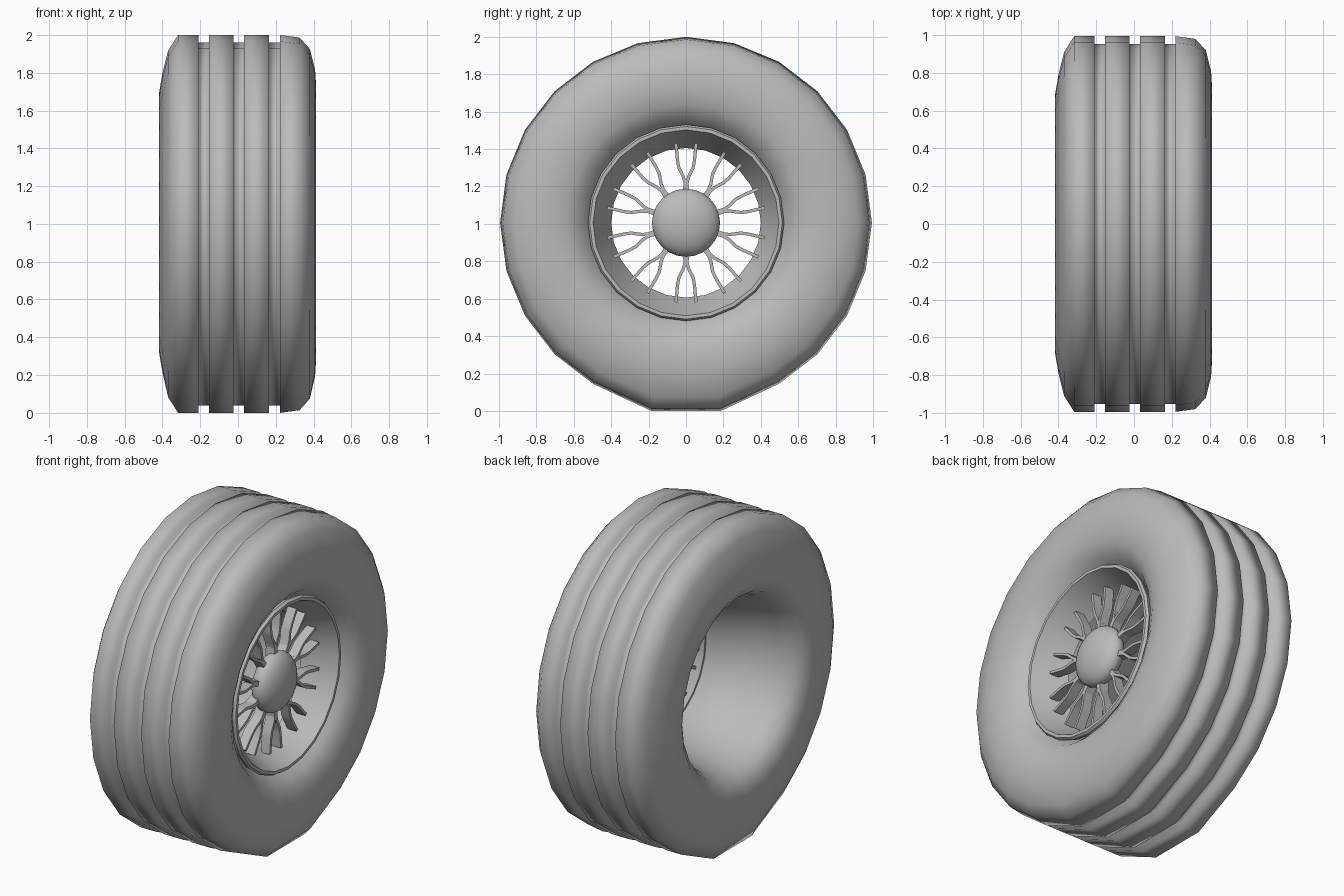
import bpy
import bmesh
from math import sin, cos, pi, radians
from mathutils import Vector

if "Cube" in bpy.data.objects:
    bpy.data.objects.remove(bpy.data.objects["Cube"], do_unlink=True)

AXLE = 1.006   # axle height
R = 0.994      # tyre radius
SEGMENTS = 24

grey = bpy.data.materials.new("plain_grey")
grey.use_nodes = True
grey.diffuse_color = (0.5, 0.5, 0.5, 1)
grey.node_tree.nodes["Principled BSDF"].inputs["Base Color"].default_value = (0.5, 0.5, 0.5, 1)


def finish(name, bm, sharp_angle=None):
    bmesh.ops.recalc_face_normals(bm, faces=bm.faces)
    mesh = bpy.data.meshes.new(name)
    bm.to_mesh(mesh)
    bm.free()
    mesh.materials.append(grey)
    obj = bpy.data.objects.new(name, mesh)
    bpy.context.collection.objects.link(obj)
    bpy.ops.object.select_all(action='DESELECT')
    obj.select_set(True)
    bpy.context.view_layer.objects.active = obj
    if sharp_angle:
        bpy.ops.object.shade_smooth_by_angle(angle=radians(sharp_angle))
    else:
        bpy.ops.object.shade_smooth()
    return obj


def lathe(profile):
    """Spin a closed (x, radius) profile around the axle."""
    bm = bmesh.new()
    rings = []
    for i in range(SEGMENTS):
        a = 2 * pi * i / SEGMENTS
        rings.append([bm.verts.new((x, r * cos(a), AXLE + r * sin(a))) for x, r in profile])
    n = len(profile)
    for i in range(SEGMENTS):
        a, b = rings[i], rings[(i + 1) % SEGMENTS]
        for j in range(n):
            k = (j + 1) % n
            bm.faces.new((a[j], a[k], b[k], b[j]))
    return bm


# Tyre: bore, outer sidewalls and a tread with three grooves
left_wall = [(0.16, 0.415), (0.31, 0.53), (0.36, 0.57), (0.397, 0.635), (0.413, 0.73),
             (0.408, 0.81), (0.38, 0.92), (0.325, 0.98)]
tread = []
for centre in (0.193, 0.005, -0.182):
    for side, r in ((1, R), (1, R - 0.04), (-1, R - 0.04), (-1, R)):
        tread.append((centre + side * 0.028, r))
right_wall = [(-0.317, R), (-0.37, 0.91), (-0.4, 0.79), (-0.417, 0.69), (-0.4, 0.61),
              (-0.36, 0.555), (-0.29, 0.52), (-0.1, 0.475)]
bm = lathe(left_wall + tread + right_wall)

# Contact patch pressed flat at the ground
for v in bm.verts:
    r = Vector((v.co.y, v.co.z - AXLE)).length
    if r > 0.9 and v.co.z < AXLE - r * cos(radians(20)):
        v.co.y *= 0.72
        v.co.z = R - r
finish("tyre", bm)

# Rim: rolled lip and a cone narrowing inwards
finish("rim", lathe([(0.15, 0.412), (0.15, 0.4), (0.325, 0.488), (0.345, 0.497),
                     (0.345, 0.515), (0.33, 0.525), (0.31, 0.52)]), 35)

# Hub: flattened dome
bm = bmesh.new()
bmesh.ops.create_uvsphere(bm, u_segments=24, v_segments=16, radius=0.182)
for v in bm.verts:
    v.co = Vector((0.25 + v.co.z * 0.5, v.co.x, AXLE + v.co.y))
finish("hub", bm)


def ribbon(bm, path, widths, angle, x=0.23, depth=0.06):
    """Solid strip following a (sideways, radius) path, turned to an angle."""
    out = Vector((0, cos(angle), sin(angle)))
    across = Vector((0, -sin(angle), cos(angle)))
    pts = [Vector(p) for p in path]
    rings = []
    for i, p in enumerate(pts):
        d = (pts[min(i + 1, len(pts) - 1)] - pts[max(i - 1, 0)]).normalized()
        side = Vector((d.y, -d.x)) * widths[i] / 2
        ring = []
        for s, e in ((1, 1), (1, -1), (-1, -1), (-1, 1)):
            q = p + side * s
            co = Vector((x + e * depth / 2, 0, AXLE)) + across * q.x + out * q.y
            ring.append(bm.verts.new(co))
        rings.append(ring)
    for a, b in zip(rings, rings[1:]):
        for j in range(4):
            k = (j + 1) % 4
            bm.faces.new((a[j], a[k], b[k], b[j]))
    bm.faces.new(rings[0])
    bm.faces.new(rings[-1])


# Ten forked spokes
bm = bmesh.new()
for i in range(10):
    angle = pi / 2 + i * pi / 5
    ribbon(bm, [(0, 0.14), (0, 0.19), (0, 0.23)], [0.036, 0.03, 0.026], angle)
    for s in (1, -1):
        arm = [(0.006, 0.215), (0.014, 0.245), (0.038, 0.295), (0.045, 0.33), (0.054, 0.425)]
        ribbon(bm, [(s * u, r) for u, r in arm], [0.017] * 5, angle)
finish("spokes", bm, 40)
